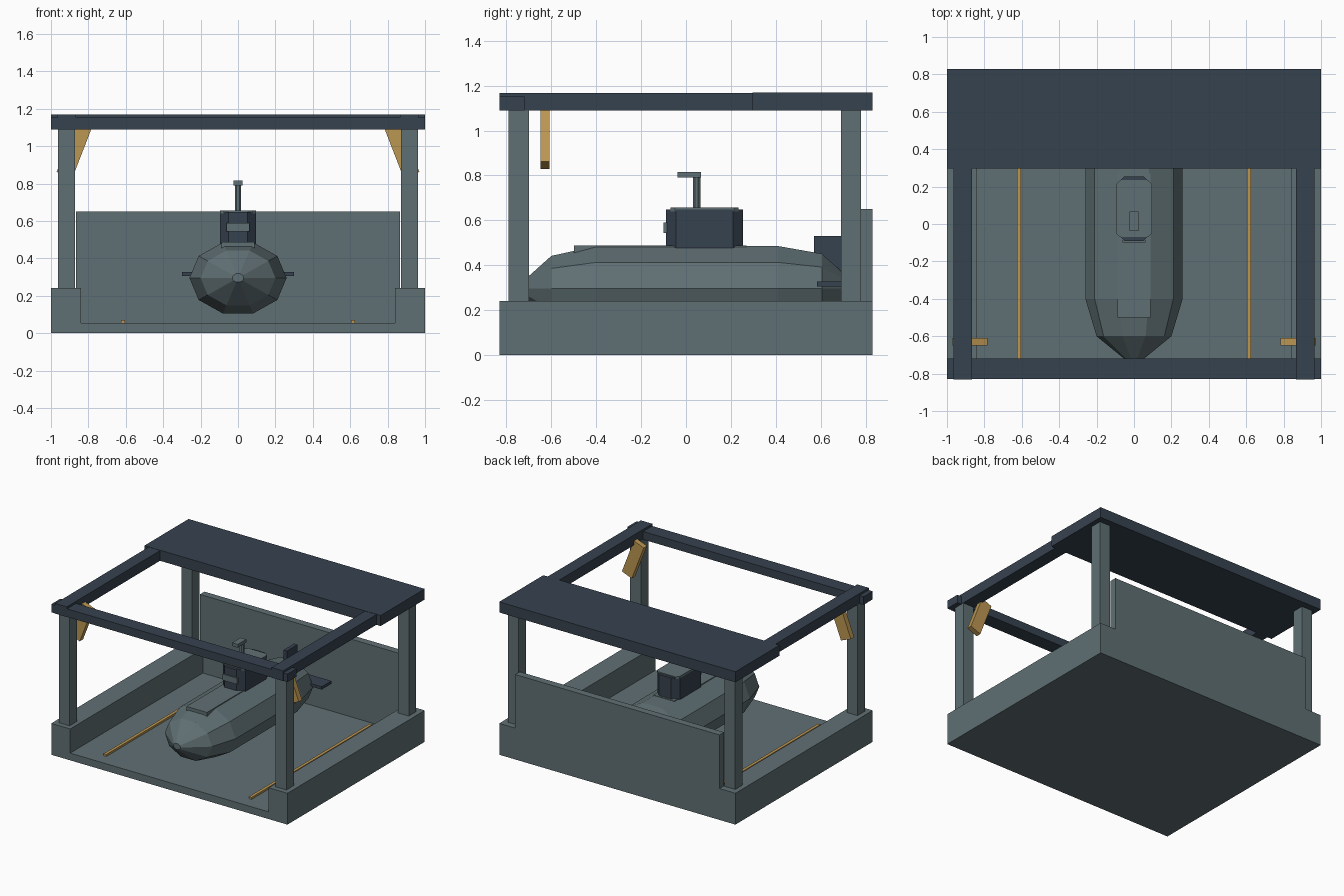
import bpy
import math

if "Cube" in bpy.data.objects:
    bpy.data.objects.remove(bpy.data.objects["Cube"])


def material(name, rgb):
    m = bpy.data.materials.new(name)
    m.diffuse_color = (*rgb, 1)
    m.use_nodes = True
    m.node_tree.nodes["Principled BSDF"].inputs["Base Color"].default_value = m.diffuse_color
    return m


GREY = material("slate grey", (0.117, 0.162, 0.174))
NAVY = material("dark navy", (0.037, 0.054, 0.078))
GOLD = material("ochre", (0.50, 0.305, 0.085))


def mesh(name, verts, faces, mat):
    me = bpy.data.meshes.new(name)
    me.from_pydata(verts, [], faces)
    me.materials.append(mat)
    ob = bpy.data.objects.new(name, me)
    bpy.context.collection.objects.link(ob)
    return ob


def loft(name, rings, mat):
    """Skin a list of equal-length rings and cap both ends."""
    n = len(rings[0])
    faces = [(r * n + i, r * n + (i + 1) % n, (r + 1) * n + (i + 1) % n, (r + 1) * n + i)
             for r in range(len(rings) - 1) for i in range(n)]
    last = (len(rings) - 1) * n
    faces += [tuple(reversed(range(n))), tuple(range(last, last + n))]
    return mesh(name, [v for ring in rings for v in ring], faces, mat)


def box(name, x, y, z, mat):
    """Box from (min, max) ranges."""
    return loft(name, [[(x[0], y[0], h), (x[1], y[0], h), (x[1], y[1], h), (x[0], y[1], h)]
                       for h in z], mat)


def chamfered(name, x, y, z, c, mat):
    """Upright prism with an octagonal, corner-cut plan, x is the half width."""
    y0, y1 = y
    plan = [(-x + c, y0), (x - c, y0), (x, y0 + c), (x, y1 - c),
            (x - c, y1), (-x + c, y1), (-x, y1 - c), (-x, y0 + c)]
    return loft(name, [[(px, py, h) for px, py in plan] for h in z], mat)


def pair(s, a, b):
    return tuple(sorted((s * a, s * b)))


# Dock floor and back wall
box("floor", (-1, 1), (-0.83, 0.83), (0, 0.055), GREY)
box("back_wall", (-0.865, 0.865), (0.775, 0.83), (0.05, 0.65), GREY)

# Mirrored dock parts
for s, side in ((-1, "left"), (1, "right")):
    box(side + "_side_wall", pair(s, 0.84, 1), (-0.83, 0.83), (0.055, 0.24), GREY)
    box(side + "_front_post", pair(s, 0.872, 0.963), (-0.79, -0.70), (0.24, 1.09), GREY)
    box(side + "_back_post", pair(s, 0.872, 0.963), (0.69, 0.78), (0.24, 1.09), GREY)
    box(side + "_roof_beam", pair(s, 0.867, 0.965), (-0.832, 0.32), (1.09, 1.168), NAVY)
    box(side + "_floor_rail", pair(s, 0.603, 0.626), (-0.73, 0.73), (0.05, 0.07), GOLD)
    brace = box(side + "_brace", (-0.045, 0.045), (-0.02, 0.02), (-0.14, 0.14), GOLD)
    brace.location = (s * 0.877, -0.629, 0.976)
    brace.rotation_euler = (0, -s * 0.37, 0)

# Roof
box("front_roof_beam", (-1, 1), (-0.83, -0.72), (1.09, 1.152), NAVY)
box("back_roof_slab", (-1, 1), (0.297, 0.83), (1.089, 1.17), NAVY)

# Ten-sided hull: (y, scale) stations along the length
stations = [(-0.738, 0.12), (-0.6, 0.77), (-0.4, 1), (0.41, 1), (0.605, 0.82), (0.74, 0.18)]
loft("submarine_hull",
     [[(0.26 * k * math.cos(a), y, 0.295 + 0.2 * k * math.sin(a))
       for a in (-math.tau * i / 10 for i in range(10))] for y, k in stations], GREY)
box("deck_plate", (-0.087, 0.087), (-0.5, 0.27), (0.44, 0.488), GREY)

# Conning tower with cap and window
chamfered("tower", 0.095, (-0.09, 0.255), (0.46, 0.648), 0.045, NAVY)
chamfered("tower_cap", 0.095, (-0.07, 0.235), (0.64, 0.656), 0.02, GREY)
box("tower_window", (-0.062, 0.062), (-0.10, -0.085), (0.543, 0.59), GREY)

# Periscope
loft("periscope_tube",
     [[(0.018 * math.cos(a), 0.047 + 0.018 * math.sin(a), z)
       for a in (math.tau * (i + 0.5) / 8 for i in range(8))] for z in (0.65, 0.80)], GREY)
box("periscope_head", (-0.024, 0.024), (-0.037, 0.066), (0.79, 0.815), GREY)

# Tail fins
box("tail_fin", (-0.015, 0.015), (0.57, 0.70), (0.33, 0.53), NAVY)
box("tail_planes", (-0.30, 0.30), (0.583, 0.70), (0.306, 0.328), NAVY)
